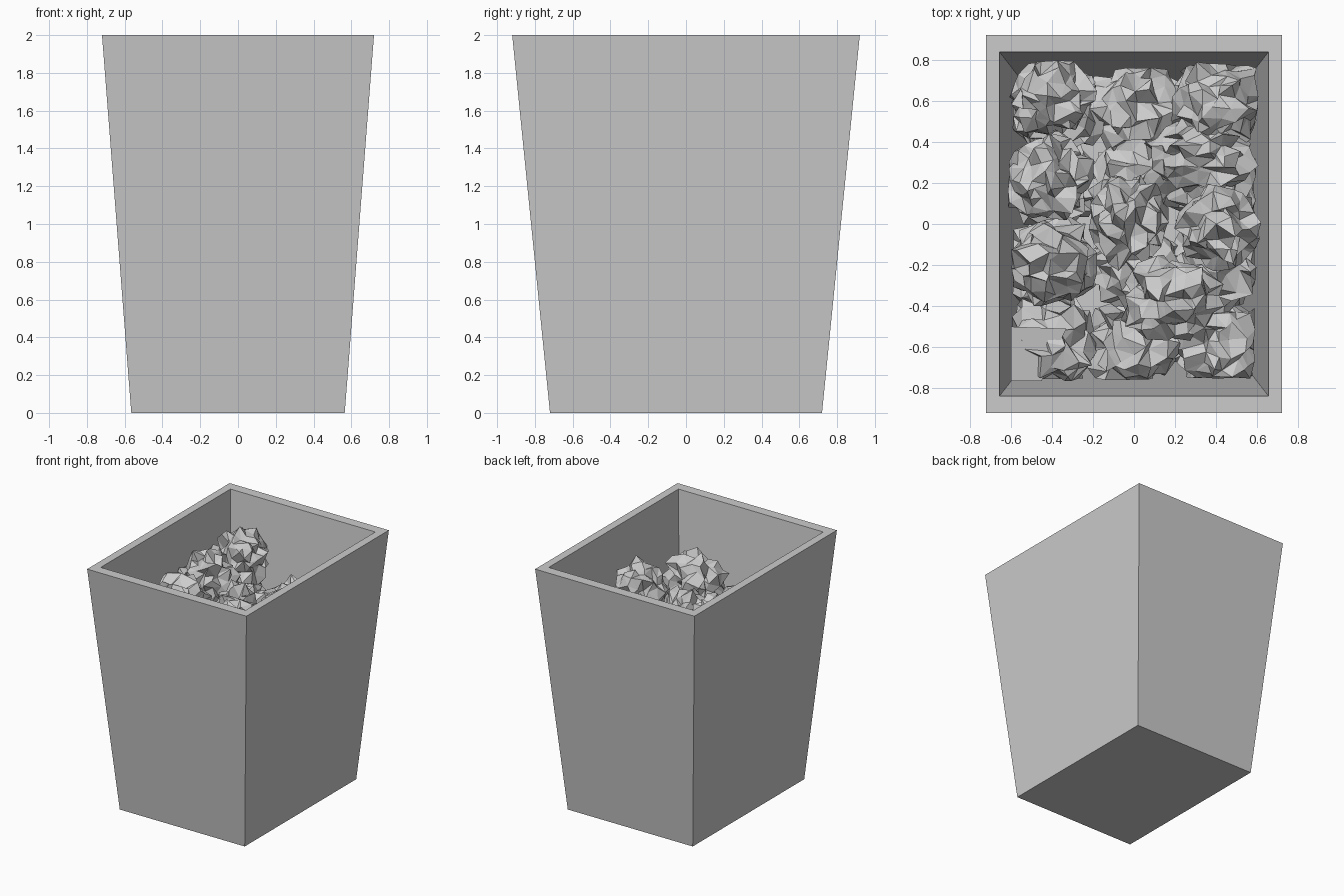
import bpy, bmesh, random
from mathutils import Vector, Euler

if "Cube" in bpy.data.objects:
    bpy.data.objects.remove(bpy.data.objects["Cube"])

random.seed(4)


def mesh_object(name, bm):
    bmesh.ops.recalc_face_normals(bm, faces=bm.faces)
    mesh = bpy.data.meshes.new(name)
    bm.to_mesh(mesh)
    bm.free()
    ob = bpy.data.objects.new(name, mesh)
    bpy.context.collection.objects.link(ob)
    return ob


def ring(bm, x, y, z):
    return [bm.verts.new((sx * x, sy * y, z))
            for sx, sy in ((-1, -1), (1, -1), (1, 1), (-1, 1))]


def inner_half(z):
    # half width and half depth of the cavity at height z
    return 0.655 - 0.0775 * (2 - z), 0.838 - 0.1 * (2 - z)


# Tapered bin: outer wall, rim and hollow inside
bm = bmesh.new()
rings = [ring(bm, 0.565, 0.72, 0), ring(bm, 0.72, 0.92, 2),
         ring(bm, *inner_half(2), 2), ring(bm, *inner_half(0.1), 0.1)]
for a, b in zip(rings, rings[1:]):
    for i in range(4):
        j = (i + 1) % 4
        bm.faces.new((a[i], a[j], b[j], b[i]))
bm.faces.new(rings[0])
bm.faces.new(rings[-1])
mesh_object("bin", bm)


# Crumpled paper ball, squashed to stay inside the walls
def paper_ball(name, loc, size):
    bm = bmesh.new()
    bmesh.ops.create_icosphere(bm, subdivisions=3, radius=1)
    turn = Euler([random.uniform(0, 6.28) for _ in range(3)]).to_matrix()
    for v in bm.verts:
        n = turn @ v.co
        n = n * random.uniform(0.72, 1.12)
        n += Vector([random.uniform(-0.13, 0.13) for _ in range(3)])
        p = Vector(loc) + Vector((n.x * size[0], n.y * size[1], n.z * size[2]))
        hx, hy = inner_half(p.z)
        p.x = max(-hx + 0.01, min(hx - 0.01, p.x))
        p.y = max(-hy + 0.01, min(hy - 0.01, p.y))
        v.co = p
    return mesh_object(name, bm)


# Top layer: x, y, top height, x radius, y radius
top = [(-0.40, 0.62, 1.80, 0.21, 0.20), (0.40, 0.60, 1.68, 0.23, 0.22),
       (-0.42, 0.22, 1.79, 0.21, 0.21), (0.32, 0.34, 1.70, 0.25, 0.17),
       (-0.02, 0.02, 1.68, 0.18, 0.23), (-0.40, -0.18, 1.73, 0.22, 0.21),
       (0.42, -0.02, 1.77, 0.20, 0.20), (0.18, -0.36, 1.78, 0.23, 0.20)]
for x, y, z, rx, ry in top:
    paper_ball("paper_ball_top", (x, y, z - 0.22), (rx, ry, 0.22))

# Lower layer filling the gaps beneath
for x in (-0.4, 0.0, 0.4):
    for y in (-0.58, -0.2, 0.2, 0.56):
        z = 1.25 + random.uniform(-0.04, 0.06)
        paper_ball("paper_ball_low", (x, y, z), (0.23, 0.23, 0.2))

# Flat sheet in the front left corner
bm = bmesh.new()
pts = ((-0.60, -0.765, 1.42), (-0.45, -0.765, 1.44),
       (-0.33, -0.51, 1.48), (-0.60, -0.50, 1.47))
bm.faces.new([bm.verts.new(p) for p in pts])
mesh_object("paper_sheet", bm)
